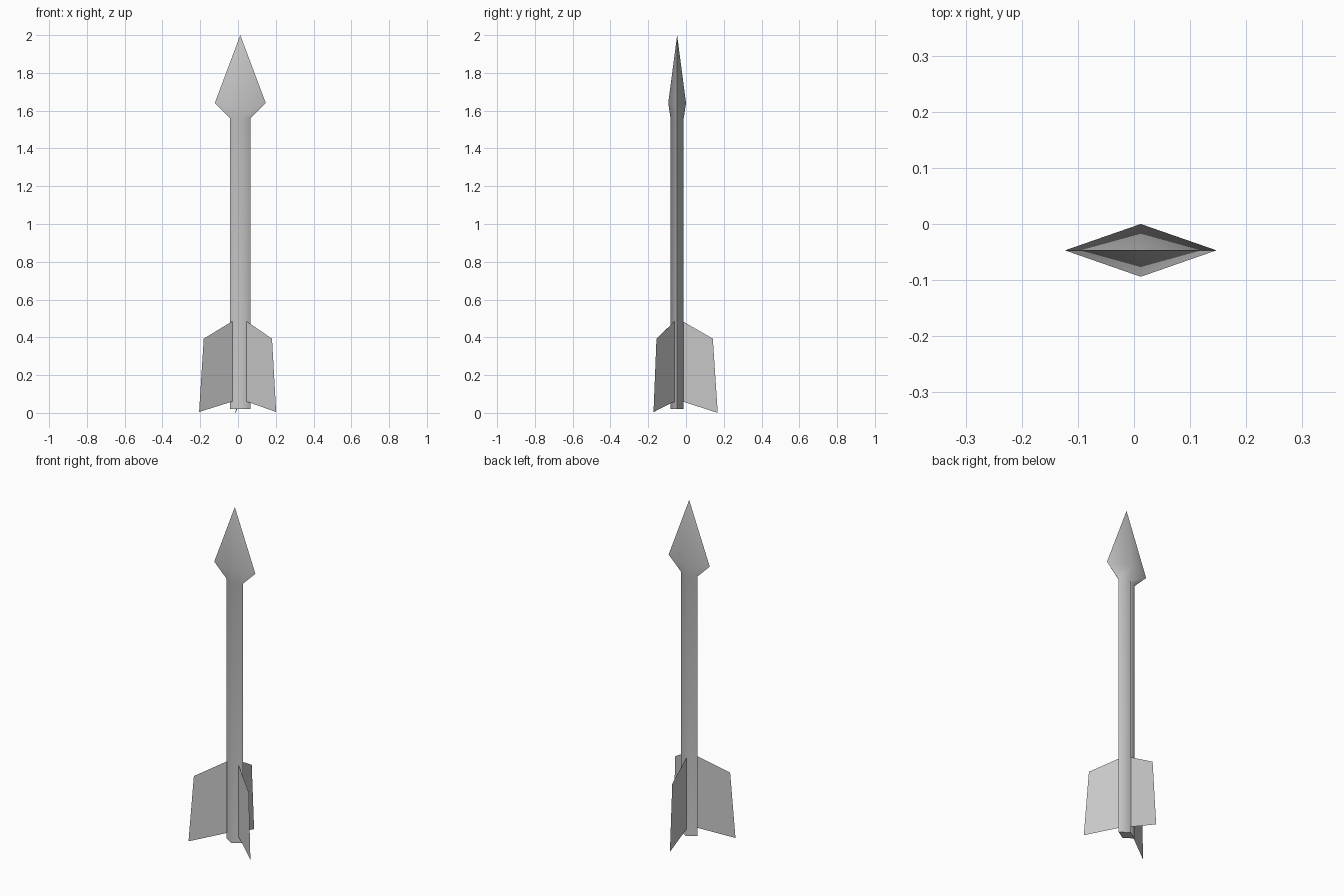
import bpy
import bmesh
import math
from mathutils import Vector

cube = bpy.data.objects.get("Cube")
if cube:
    bpy.data.objects.remove(cube, do_unlink=True)

GREY = (0.6, 0.6, 0.6, 1.0)
grey = bpy.data.materials.new("light_grey")
grey.use_nodes = True
grey.diffuse_color = GREY
grey.node_tree.nodes["Principled BSDF"].inputs["Base Color"].default_value = GREY

AXIS = Vector((0.012, -0.047))  # centre line of the shaft


def add_object(name, bm):
    mesh = bpy.data.meshes.new(name)
    bm.to_mesh(mesh)
    bm.free()
    mesh.materials.append(grey)
    obj = bpy.data.objects.new(name, mesh)
    bpy.context.collection.objects.link(obj)
    return obj


# Shaft and head: diamond sections (half width, half depth, height) up to a point
sections = [(0.054, 0.035, 0.02), (0.054, 0.035, 1.56), (0.135, 0.047, 1.64)]
bm = bmesh.new()
rings = []
for w, d, z in sections:
    corners = [(w, 0), (0, d), (-w, 0), (0, -d)]
    rings.append([bm.verts.new((AXIS.x + x, AXIS.y + y, z)) for x, y in corners])
tip = bm.verts.new((AXIS.x, AXIS.y, 2.0))
bm.faces.new(rings[0][::-1])
for i in range(4):
    j = (i + 1) % 4
    for low, high in zip(rings, rings[1:]):
        bm.faces.new((low[i], low[j], high[j], high[i]))
    bm.faces.new((rings[-1][i], rings[-1][j], tip))
body = add_object("shaft_and_head", bm)

# Smooth across the broad faces, sharp along the side edges
bpy.ops.object.select_all(action="DESELECT")
body.select_set(True)
bpy.context.view_layer.objects.active = body
bpy.ops.object.shade_smooth_by_angle(angle=math.radians(80))


# Tail fins: thin upright sheets from an inner line to an outer lower corner
def add_fin(name, inner, outer, foot):
    inner, outer = Vector(inner), Vector(outer)
    shoulder = inner.lerp(outer, 0.86)
    outline = [(inner, 0.06), (outer, foot), (shoulder, 0.393), (inner, 0.485)]
    bm = bmesh.new()
    bm.faces.new([bm.verts.new((p.x, p.y, z)) for p, z in outline])
    add_object(name, bm)


add_fin("right_fin", (-0.03, -0.062), (-0.206, -0.17), 0.005)
add_fin("left_fin", (0.045, -0.06), (0.202, -0.172), 0.005)
add_fin("back_fin", (0.008, -0.018), (-0.012, 0.168), 0.0)
